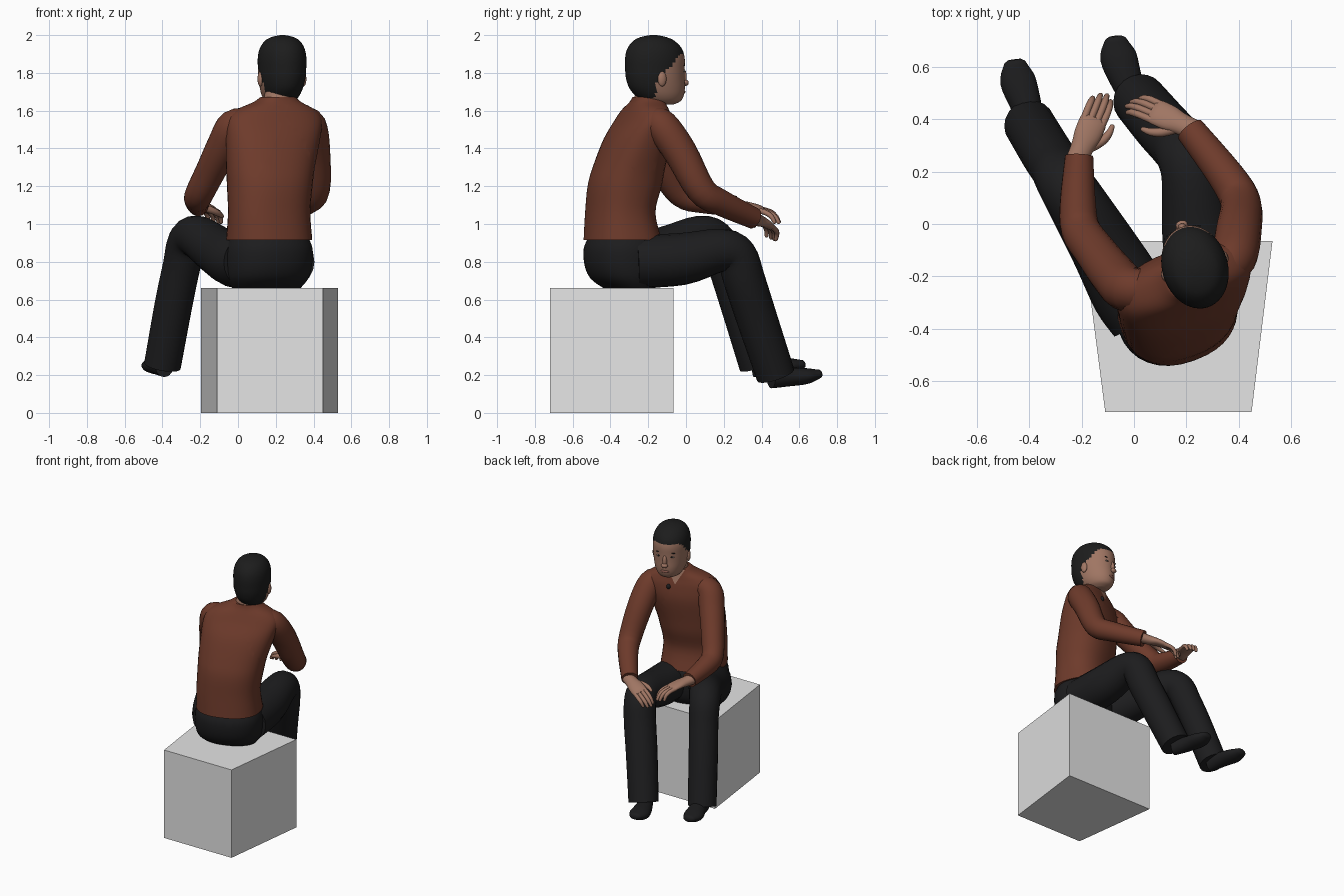
import bpy, bmesh, math
from mathutils import Vector as V, Matrix

if "Cube" in bpy.data.objects:
    bpy.data.objects.remove(bpy.data.objects["Cube"])


def material(name, r, g, b):
    m = bpy.data.materials.new(name)
    m.diffuse_color = (r, g, b, 1)
    m.use_nodes = True
    m.node_tree.nodes["Principled BSDF"].inputs["Base Color"].default_value = m.diffuse_color
    return m


SHIRT = material("rust shirt", .155, .043, .024)
CLOTH = material("black cloth", .012, .012, .013)
HAIR = material("dark hair", .012, .012, .012)
SKIN = material("skin", .35, .18, .125)
LIPS = material("lips", .25, .10, .075)
WHITE = material("eye white", .40, .33, .29)
STONE = material("grey block", .78, .78, .78)

UP = V((0, 0, 1))
BODY = (V((.94, .34, 0)).normalized(), V((-.34, .94, 0)).normalized())   # side, forward
HEAD = (V((.95, .30, 0)).normalized(), V((-.30, .95, 0)).normalized())
HEAD_AT = V((.235, -.17, 0))


def finish(name, bm, *mats, rule=None, cuts=()):
    for at, normal in cuts:     # clean colour borders
        bmesh.ops.bisect_plane(bm, geom=bm.verts[:] + bm.edges[:] + bm.faces[:],
                               plane_co=at, plane_no=normal, dist=1e-5)
    bmesh.ops.recalc_face_normals(bm, faces=bm.faces)
    for f in bm.faces:
        f.smooth = True
        if rule:
            f.material_index = rule(f)
    me = bpy.data.meshes.new(name)
    bm.to_mesh(me)
    bm.free()
    for m in mats:
        me.materials.append(m)
    me.set_sharp_from_angle(angle=math.radians(50))
    ob = bpy.data.objects.new(name, me)
    bpy.context.collection.objects.link(ob)
    return ob


def spline(rows, sub):
    """Catmull-Rom through rows of (x, y, z, a, b)."""
    out = []
    for i in range(len(rows) - 1):
        p0, p1, p2, p3 = (rows[max(0, min(len(rows) - 1, i + k))] for k in (-1, 0, 1, 2))
        for s in range(sub):
            t = s / sub
            out.append([.5 * (2 * b + (c - a) * t + (2 * a - 5 * b + 4 * c - d) * t * t
                              + (3 * b - a - 3 * c + d) * t ** 3)
                        for a, b, c, d in zip(p0, p1, p2, p3)])
    return out + [list(rows[-1])]


def loft(name, rows, *mats, frame=None, segs=20, sub=4, tip=False, power=1.0, rule=None, cuts=()):
    """Elliptical rings along a path; fixed frame or one following the path."""
    rows = [tuple(r) if len(r) == 5 else (*r, r[3]) for r in rows]
    rows = spline(rows, sub)
    if tip:
        p, q = V(rows[-1][:3]), V(rows[-2][:3])
        a, b = rows[-1][3:]
        t = (p - q).normalized()
        for k, s in ((.4, .88), (.75, .55)):
            rows.append([*(p + t * k * min(a, b)), a * s, b * s])
    bm = bmesh.new()
    rings = []
    for i, r in enumerate(rows):
        if frame:
            s, u = frame
        else:
            t = (V(rows[min(i + 1, len(rows) - 1)][:3]) - V(rows[max(i - 1, 0)][:3])).normalized()
            s = (BODY[0] - t * BODY[0].dot(t)).normalized()
            u = t.cross(s)
        ring = []
        for k in range(segs):
            w = 2 * math.pi * k / segs
            c, n = math.cos(w), math.sin(w)
            c = math.copysign(abs(c) ** power, c)
            n = math.copysign(abs(n) ** power, n)
            ring.append(bm.verts.new(V(r[:3]) + s * r[3] * c + u * r[4] * n))
        rings.append(ring)
    for A, B in zip(rings, rings[1:]):
        for k in range(segs):
            bm.faces.new((A[k], A[(k + 1) % segs], B[(k + 1) % segs], B[k]))
    bm.faces.new(rings[0])
    bm.faces.new(rings[-1])
    return finish(name, bm, *mats, rule=rule, cuts=cuts)


def blob(name, side, fwd, z, size, mat):
    """Ellipsoid placed in head coordinates."""
    s, u = HEAD
    rot = Matrix((s, u, UP)).transposed().to_4x4()
    bm = bmesh.new()
    bmesh.ops.create_uvsphere(bm, u_segments=14, v_segments=9, radius=1)
    at = HEAD_AT + s * side + u * fwd + UP * z
    bm.transform(Matrix.Translation(at) @ rot @ Matrix.Diagonal((*size, 1)))
    return finish(name, bm, mat)


# Block seat, wider toward the sitter's knees
bm = bmesh.new()
plan = [(-.11, -.72), (.45, -.72), (.53, -.065), (-.195, -.065)]
lo, hi = ([bm.verts.new((x, y, z)) for x, y in plan] for z in (0, .66))
bm.faces.new(lo)
bm.faces.new(hi)
for i in range(4):
    j = (i + 1) % 4
    bm.faces.new((lo[i], lo[j], hi[j], hi[i]))
finish("block_seat", bm, STONE)

# Shirt body, with a V neck in skin colour
NECK = V((.205, -.21, 1.57))


def neck_rule(f):
    d = f.calc_center_median() - NECK
    return int(d.dot(BODY[1]) > .02 and abs(d.dot(BODY[0])) < d.z * .6)


loft("shirt_body", [
    (.165, -.335, .915, .226, .198), (.165, -.348, 1.06, .218, .175), (.168, -.325, 1.2, .226, .185),
    (.172, -.302, 1.3, .236, .178), (.185, -.257, 1.45, .256, .158), (.195, -.226, 1.55, .26, .122),
    (.2, -.215, 1.605, .215, .10), (.208, -.205, 1.645, .13, .085), (.212, -.2, 1.672, .092, .08)],
    SHIRT, SKIN, frame=BODY, segs=36, power=.86, rule=neck_rule,
    cuts=[(NECK, BODY[0] - UP * .6), (NECK, BODY[0] + UP * .6)])

# Trouser seat
loft("trouser_seat", [
    (.15, -.30, .66, .185, .125), (.155, -.32, .71, .218, .175), (.16, -.33, .78, .232, .198),
    (.163, -.333, .87, .232, .2), (.165, -.335, .935, .205, .17)],
    CLOTH, frame=BODY, segs=32, power=.9)

# Legs and shoes
LEGS = {
    "left": [(.04, -.36, .80, .135), (-.02, -.26, .81, .145), (-.11, -.1, .86, .13),
             (-.218, .08, .932, .113), (-.27, .165, .9, .105), (-.298, .215, .78, .1),
             (-.34, .28, .58, .1), (-.40, .38, .25, .098)],
    "right": [(.265, -.26, .80, .14), (.245, -.02, .815, .138), (.22, .18, .86, .115),
              (.195, .265, .83, .11), (.165, .31, .7, .11), (.105, .375, .5, .108),
              (.02, .475, .2, .103)]}
SHOES = {
    "left": [(-.39, .36, .25, .05, .06), (-.415, .46, .25, .06, .05),
             (-.445, .55, .25, .068, .04), (-.455, .61, .255, .045, .026)],
    "right": [(.02, .45, .185, .05, .055), (-.025, .54, .19, .06, .05),
              (-.06, .64, .195, .07, .042), (-.07, .70, .205, .045, .025)]}
for side in LEGS:
    loft(side + "_trouser_leg", LEGS[side], CLOTH)
    loft(side + "_shoe", SHOES[side], CLOTH, tip=True)

# Sleeves
SLEEVES = {
    "left": [(.07, -.24, 1.54, .07), (-.02, -.25, 1.52, .088), (-.075, -.2, 1.42, .088),
             (-.145, -.11, 1.28, .08), (-.205, -.02, 1.16, .075), (-.215, .09, 1.125, .068),
             (-.21, .26, 1.095, .054)],
    "right": [(.33, -.18, 1.55, .07), (.38, -.13, 1.52, .088), (.4, -.03, 1.38, .088),
              (.408, .08, 1.18, .078), (.355, .18, 1.115, .07), (.215, .36, 1.03, .057)]}
for side, rows in SLEEVES.items():
    loft(side + "_sleeve", rows, SHIRT)


# Hands: palm, four fingers and a thumb
def hand(name, wrist, fwd, thumb):
    w, f = V(wrist), V(fwd).normalized()
    t = V(thumb)
    t = (t - f * t.dot(f)).normalized()
    n = t.cross(f)
    n *= 1 if n.z > 0 else -1

    def at(l, s, h, *r):
        return (*(w + f * l + t * s + n * h), *r)

    loft(name + "_palm", [at(-.03, 0, 0, .042, .036), at(.03, 0, .002, .044, .032),
                          at(.08, 0, .006, .052, .026), at(.13, 0, .004, .053, .022),
                          at(.155, 0, 0, .048, .015)], SKIN, frame=(t, n))
    for i, (s, l) in enumerate(((.036, .105), (.013, .12), (-.012, .112), (-.036, .09))):
        loft(f"{name}_finger_{i + 1}", [at(.13, s, .002, .015), at(.15 + l * .35, s * 1.05, -.002, .014),
                                        at(.15 + l * .7, s, -.018, .013),
                                        at(.14 + l, s * .95, -.045, .010)],
             SKIN, segs=10, sub=3, tip=True)
    loft(name + "_thumb", [at(.04, .025, -.004, .02), at(.08, .058, -.012, .018),
                           at(.12, .074, -.02, .015), at(.155, .076, -.026, .01)],
         SKIN, segs=10, sub=3, tip=True)


hand("left_hand", (-.21, .265, 1.095), (.38, .9, -.16), (.85, -.35, -.05))
hand("right_hand", (.205, .37, 1.025), (-.88, .42, -.24), (-.42, -.85, .35))

# Neck
loft("neck", [(.21, -.21, 1.58, .088, .085), (.217, -.2, 1.65, .083, .078),
              (.23, -.18, 1.73, .085, .08)], SKIN, frame=HEAD, segs=24)


# Head: hair is everything above a hairline that steps down toward the nape
def hair_rule(f):
    d = f.calc_center_median() - HEAD_AT
    fwd = d.dot(HEAD[1])
    line = 1.9 if fwd > .115 else 1.81 + (fwd - .03) * 1.0 if fwd > .03 else \
        1.765 + (fwd + .02) * .9 if fwd > -.02 else 1.665 - fwd * .05
    return int(d.z > line)


profile = [(1.632, -.02, .105, .045), (1.65, -.06, .145, .075), (1.68, -.10, .162, .096),
           (1.72, -.133, .168, .11), (1.77, -.15, .166, .12), (1.82, -.155, .166, .124),
           (1.88, -.155, .166, .125), (1.93, -.142, .15, .115), (1.97, -.11, .11, .09),
           (1.99, -.07, .065, .056), (2.0, -.02, .015, .012)]
loft("head", [(*(HEAD_AT + HEAD[1] * (b + f) / 2 + UP * z), w, (f - b) / 2) for z, b, f, w in profile],
     SKIN, HAIR, frame=HEAD, segs=48, sub=5, rule=hair_rule)

# Face details
blob("nose_bridge", 0, .166, 1.775, (.016, .016, .045), SKIN)
blob("nose_tip", 0, .174, 1.748, (.024, .018, .017), SKIN)
blob("mouth", 0, .162, 1.70, (.03, .01, .011), LIPS)
for sgn, side in ((-1, "left"), (1, "right")):
    blob(side + "_ear", sgn * .12, .008, 1.768, (.014, .024, .04), SKIN)
    blob(side + "_eye", sgn * .046, .150, 1.81, (.018, .008, .006), WHITE)
    blob(side + "_pupil", sgn * .046, .155, 1.81, (.007, .005, .006), HAIR)
    blob(side + "_brow", sgn * .046, .150, 1.838, (.024, .006, .003), HAIR)

# Dark button under the V neck
blob("collar_button", 0, .08, 1.55, (.015, .014, .018), CLOTH)
